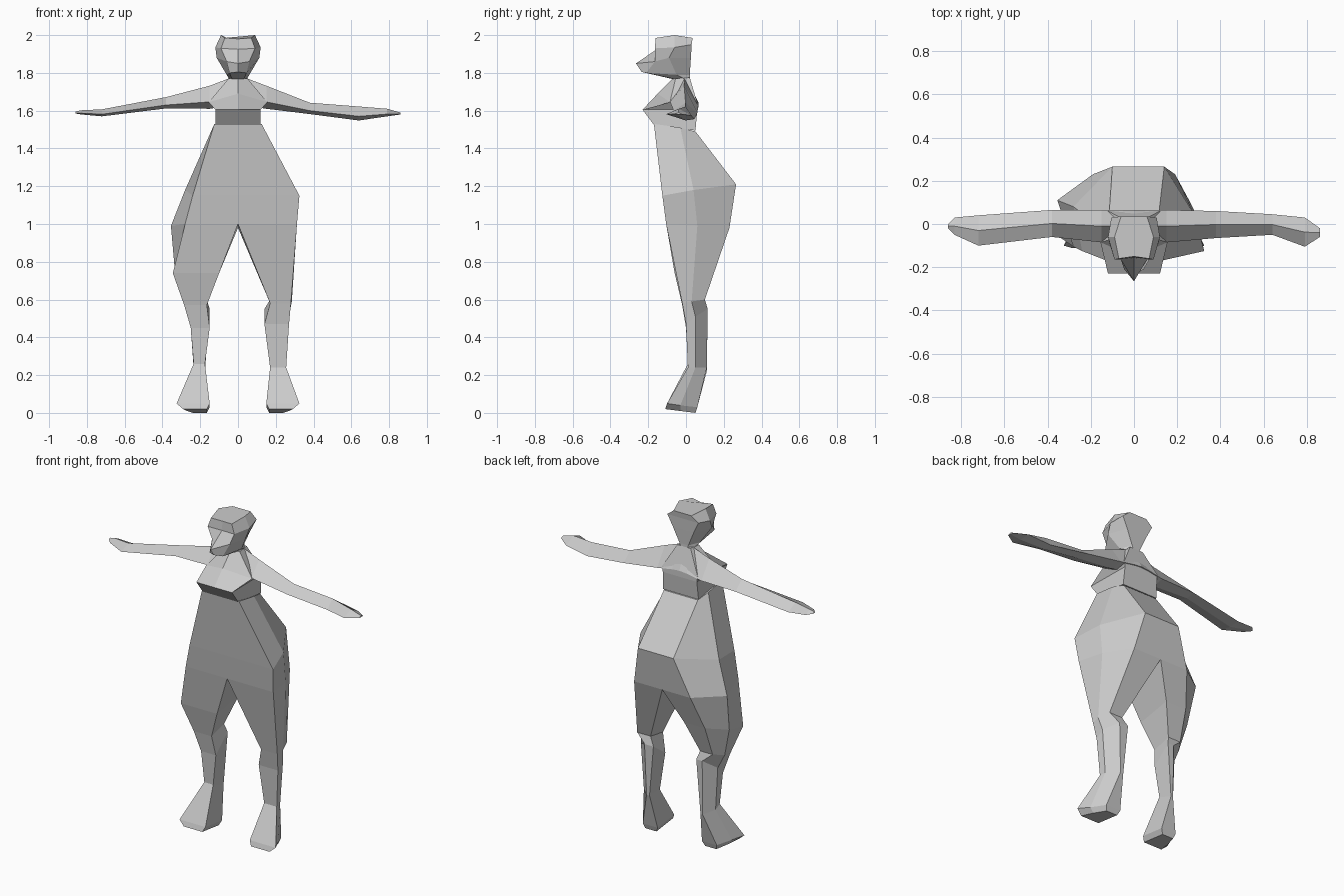
import bpy, bmesh


def loft(bm, rings):
    """Skin a stack of equal-length point rings and cap both ends."""
    loops = [[bm.verts.new(p) for p in r] for r in rings]
    n = len(loops[0])
    for a, b in zip(loops, loops[1:]):
        for i in range(n):
            j = (i + 1) % n
            bm.faces.new((a[i], a[j], b[j], b[i]))
    bm.faces.new(loops[0])
    bm.faces.new(loops[-1])


def finish(bm, name):
    bmesh.ops.remove_doubles(bm, verts=bm.verts, dist=0.0005)
    # drop inner walls where two halves meet
    walls = [f for f in bm.faces if all(abs(v.co.x) < 1e-4 for v in f.verts)]
    bmesh.ops.delete(bm, geom=walls, context='FACES')
    bmesh.ops.recalc_face_normals(bm, faces=bm.faces)
    me = bpy.data.meshes.new(name)
    bm.to_mesh(me)
    bm.free()
    bpy.context.collection.objects.link(bpy.data.objects.new(name, me))


def mirrored(half):
    """Close a half ring (front to back, x >= 0) into a symmetric ring."""
    return half + [(-x, y, z) for x, y, z in reversed(half) if x > 0]


# Hips and legs; row: z front, z back, x inner, outer, side, back, y front, side, back
def leg_ring(s, row):
    zf, zb, xi, xo, xs, xb, yf, ys, yb = row
    return [(s * xi, yf, zf), (s * xo, yf, zf), (s * xs, ys, (zf + zb) / 2),
            (s * xb, yb, zb), (s * xi, yb, zb)]


waist = (1.53, 1.49, 0, .125, .13, .115, -.17, -.03, .05)
foot = [(.05, .03, .15, .325, .29, .25, -.10, -.03, .06),
        (.02, 0, .165, .29, .27, .24, -.11, -.03, .05)]
right_leg = [
    waist,
    (1.15, 1.21, 0, .325, .28, .14, -.125, .04, .265),
    (1.0, .98, 0, .312, .28, .19, -.105, .06, .23),
    (.58, .60, .17, .28, .285, .26, -.02, .03, .10),
    (.47, .55, .14, .27, .27, .20, 0, .05, .115),
    (.24, .24, .17, .255, .25, .19, .01, .05, .11)] + foot
left_leg = [
    waist,
    (1.15, 1.21, 0, .24, .28, .10, -.125, .08, .265),
    (1.0, .98, 0, .28, .355, .19, -.105, .11, .23),
    (.74, .78, .10, .345, .335, .24, -.06, .06, .16),
    (.57, .60, .165, .285, .29, .25, -.02, .04, .10),
    (.45, .55, .15, .25, .25, .19, 0, .05, .115),
    (.26, .22, .175, .235, .235, .19, .01, .05, .11)] + foot
bm = bmesh.new()
loft(bm, [leg_ring(1, r) for r in right_leg])
loft(bm, [leg_ring(-1, r) for r in left_leg])
finish(bm, "hips_and_legs")

# Torso with pointed bust
bm = bmesh.new()
loft(bm, [mirrored(h) for h in (
    [(0, -.17, 1.525), (.12, -.17, 1.525), (.12, .05, 1.495)],
    [(0, -.23, 1.605), (.12, -.23, 1.605), (.115, .06, 1.605)],
    [(0, -.15, 1.69), (.155, -.085, 1.645), (.12, .06, 1.64)],
    [(0, -.07, 1.77), (.05, -.055, 1.77), (.045, .02, 1.775)])])
finish(bm, "torso")


# Arms as flat-bottomed wedges; row: x, y front, y back, z top, z bottom
def arm(name, s, rows):
    bm = bmesh.new()
    loft(bm, [[(s * x, yf, zb + (zt - zb) * .3), (s * x, (yf + yb) / 2, zt),
               (s * x, yb, zb + (zt - zb) * .1), (s * x, (yf + yb) / 2, zb)]
              for x, yf, yb, zt, zb in rows])
    finish(bm, name)


shoulder = [(0, -.06, .065, 1.775, 1.63), (.05, -.08, .065, 1.77, 1.625),
            (.15, -.085, .065, 1.732, 1.61)]
arm("right_arm", 1, shoulder + [
    (.38, -.065, .06, 1.642, 1.582), (.64, -.05, .045, 1.622, 1.548),
    (.79, -.105, .03, 1.61, 1.57), (.86, -.06, -.02, 1.59, 1.58)])
arm("left_arm", -1, shoulder + [
    (.38, -.06, .065, 1.672, 1.612), (.72, -.10, .04, 1.607, 1.57),
    (.83, -.05, .03, 1.602, 1.58), (.86, -.02, 0, 1.595, 1.585)])

# Head with a wedge nose, tapering to the neck
bm = bmesh.new()
loft(bm, [mirrored(h) for h in (
    [(0, -.06, 1.765), (.03, -.05, 1.765), (.045, 0, 1.765), (.02, .02, 1.765)],
    [(0, -.235, 1.805), (.045, -.21, 1.80), (.06, -.05, 1.79), (.03, .02, 1.79)],
    [(0, -.265, 1.85), (.06, -.165, 1.86), (.113, -.09, 1.88), (.07, .026, 1.88)],
    [(0, -.155, 1.925), (.09, -.165, 1.93), (.12, -.06, 1.935), (.105, .03, 1.95)],
    [(0, -.15, 1.98), (.07, -.16, 1.985), (.09, -.06, 2.0), (.06, .035, 1.985)])])
finish(bm, "head")
